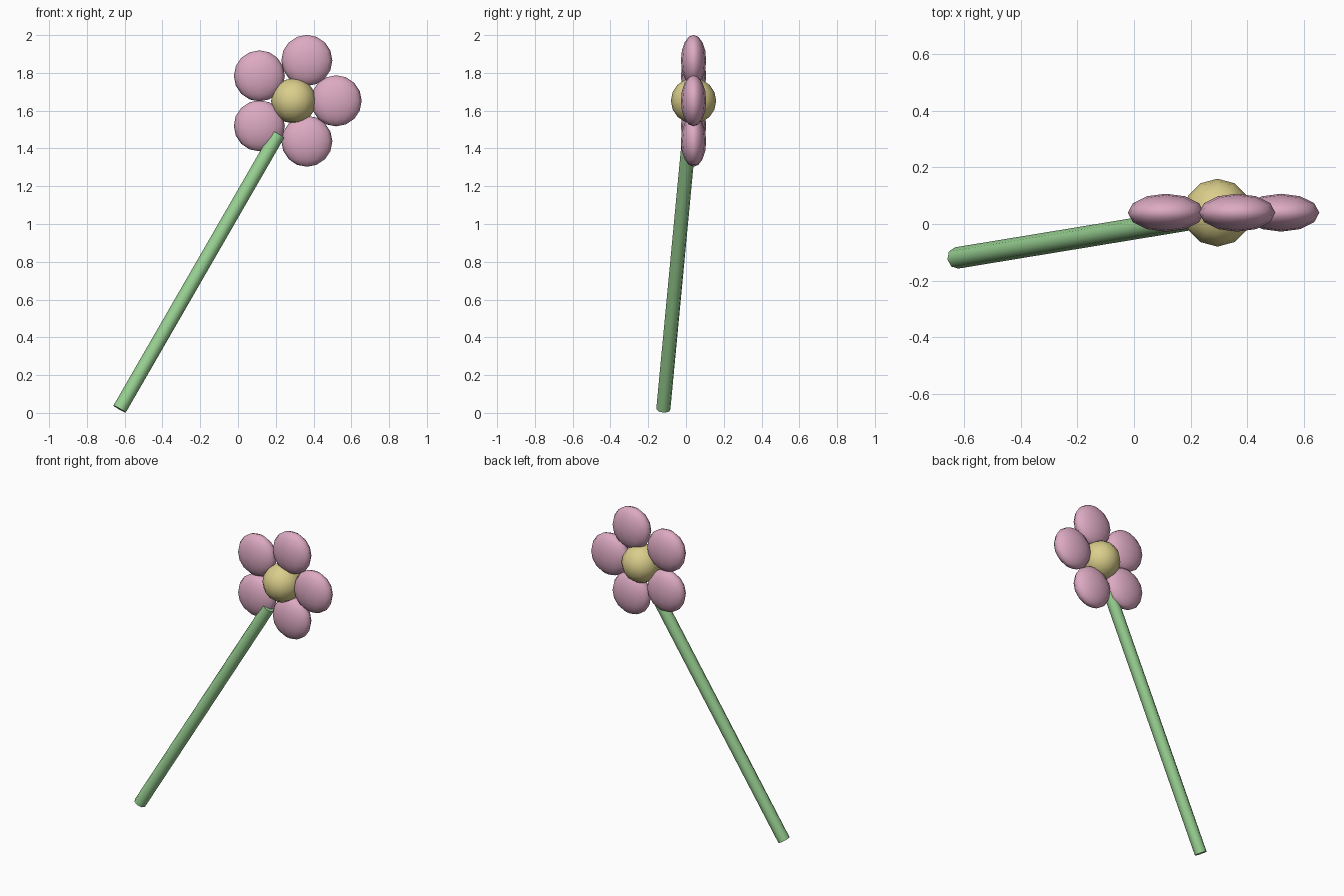
import bpy, math
from mathutils import Vector

cube = bpy.data.objects.get("Cube")
if cube:
    bpy.data.objects.remove(cube, do_unlink=True)


def material(name, rgb):
    m = bpy.data.materials.new(name)
    m.use_nodes = True
    m.diffuse_color = (*rgb, 1)
    m.node_tree.nodes["Principled BSDF"].inputs["Base Color"].default_value = (*rgb, 1)
    return m


pink = material("petal pink", (0.72, 0.40, 0.54))
yellow = material("centre yellow", (0.70, 0.62, 0.26))
green = material("stem green", (0.32, 0.64, 0.29))


def finish(name, mat):
    ob = bpy.context.object
    ob.name = name
    ob.data.materials.append(mat)
    bpy.ops.object.shade_smooth_by_angle(angle=math.radians(50))
    return ob


def ball(name, mat, loc, scale):
    bpy.ops.mesh.primitive_uv_sphere_add(segments=12, ring_count=8, radius=1, location=loc)
    bpy.context.object.scale = scale
    return finish(name, mat)


# Flower head: round centre ringed by five flattened petals
head = Vector((0.295, 0.04, 1.652))
ball("flower_centre", yellow, head, (0.12, 0.12, 0.12))
for i in range(5):
    a = i * math.tau / 5
    offset = Vector((math.cos(a), 0, math.sin(a))) * 0.225
    ball(f"petal_{i + 1}", pink, head + offset, (0.135, 0.067, 0.135))

# Slanted stem
foot = Vector((-0.627, -0.12, 0.02))
tip = Vector((0.212, 0.018, 1.475))
axis = tip - foot
bpy.ops.mesh.primitive_cylinder_add(vertices=8, radius=0.038, depth=axis.length,
                                    location=(foot + tip) / 2)
bpy.context.object.rotation_euler = axis.to_track_quat('Z', 'Y').to_euler()
finish("stem", green)
